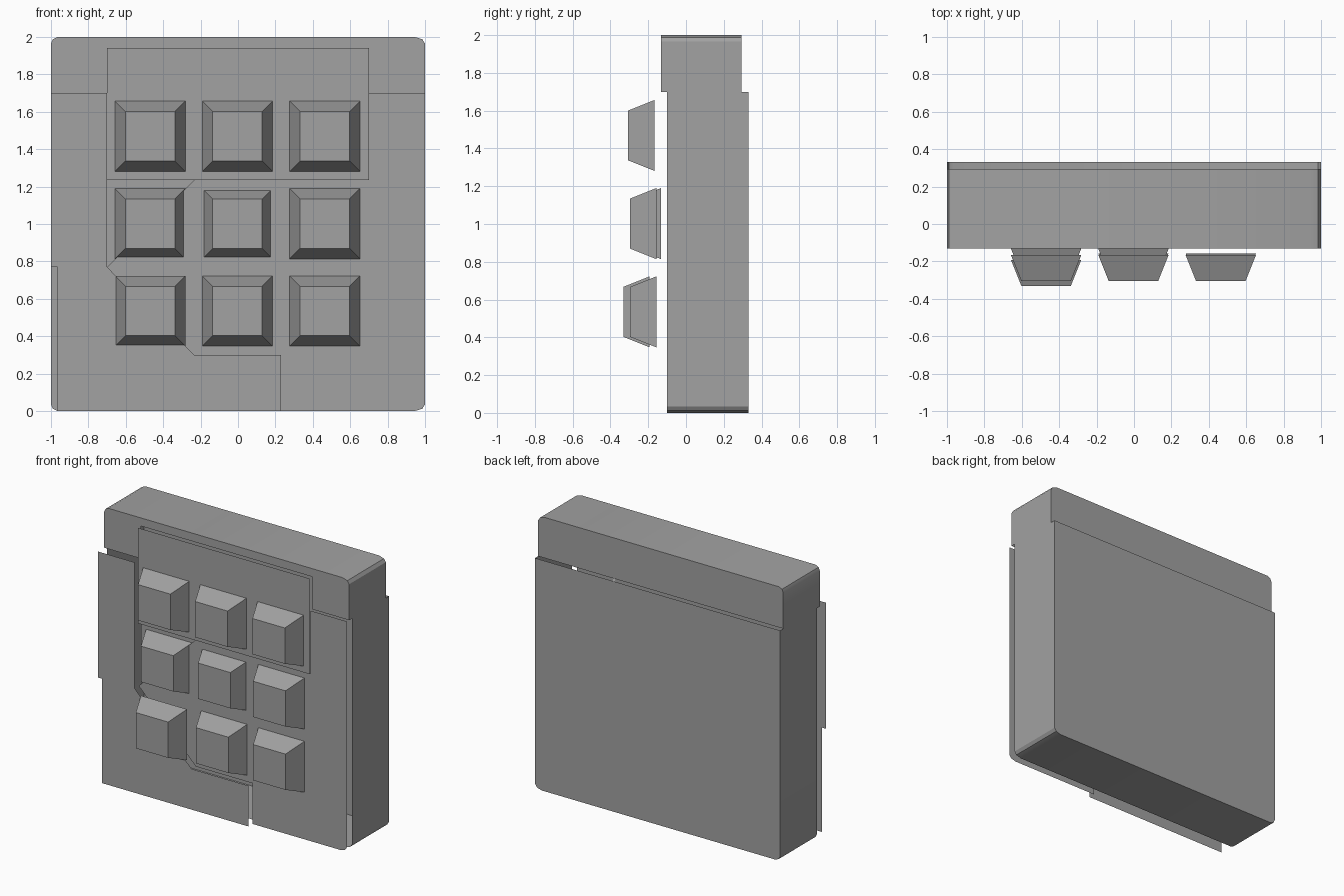
import bpy
import bmesh

cube = bpy.data.objects.get("Cube")
if cube:
    bpy.data.objects.remove(cube, do_unlink=True)

grey = bpy.data.materials.new("grey_plastic")
grey.use_nodes = True
COLOUR = (0.36, 0.36, 0.36, 1)
grey.diffuse_color = COLOUR
grey.node_tree.nodes["Principled BSDF"].inputs["Base Color"].default_value = COLOUR


def finish(name, bm):
    mesh = bpy.data.meshes.new(name)
    bm.to_mesh(mesh)
    bm.free()
    mesh.materials.append(grey)
    obj = bpy.data.objects.new(name, mesh)
    bpy.context.collection.objects.link(obj)
    return obj


def add_face(bm, outline, y, front=True):
    """Flat sheet from a counter-clockwise (x, z) outline."""
    pts = outline if front else outline[::-1]
    return bm.faces.new([bm.verts.new((x, y, z)) for x, z in pts])


def plate(name, outline, y):
    bm = bmesh.new()
    add_face(bm, outline, y)
    return finish(name, bm)


def shell(name, path, y_front, y_back):
    """Open-fronted tray: walls along an open path plus a back sheet."""
    bm = bmesh.new()
    add_face(bm, path, y_back, front=False)
    rims = [[bm.verts.new((x, y, z)) for x, z in path] for y in (y_front, y_back)]
    for i in range(len(path) - 1):
        face = bm.faces.new((rims[0][i], rims[1][i], rims[1][i + 1], rims[0][i + 1]))
        face.smooth = True
    return bm


# Levels of the case and of the floating front sheets
SPLIT = 1.7
GRID_X = (-0.7, -0.235, 0.23, 0.7)
GRID_Z = (0.3, 0.77, 1.235, SPLIT)
x0, x1, x2, x3 = GRID_X
z0, z1, z2, z3 = GRID_Z
UPPER, RIGHT, SUNK, LEFT = -0.166, -0.157, -0.132, -0.205

# Lower case: back, two sides and bottom with softened corners
lower = [(-1, SPLIT), (-1, 0.035), (-0.99, 0.012), (-0.965, 0),
         (0.945, 0), (0.985, 0.012), (1, 0.035), (1, SPLIT)]
finish("lower_case", shell("lower_case", lower, -0.1, 0.332))

# Upper case: back, top, sides and a front frame around the opening
upper = [(1, SPLIT), (1, 1.965), (0.985, 1.988), (0.945, 2),
         (-0.965, 2), (-0.99, 1.988), (-1, 1.965), (-1, SPLIT)]
cap = shell("upper_case", upper, SUNK, 0.295)
opening = [(x0, SPLIT), (x0, 1.94), (x3, 1.94), (x3, SPLIT)]
add_face(cap, upper + opening, SUNK)
finish("upper_case", cap)

# Front sheets, split along the keypad grid and its diagonals
plate("left_front_sheet",
      [(-1, z1), (-0.965, z1), (-0.965, 0), (x2, 0), (x2, z0),
       (x1, z0), (x0, z1), (x0, z3), (-1, z3)], LEFT)
plate("right_front_sheet",
      [(x0, z1), (x1, z0), (x2, z0), (x2, 0), (0.945, 0), (0.985, 0.012),
       (1, 0.035), (1, z3), (x3, z3), (x3, z2), (x1, z2)], RIGHT)
plate("upper_front_sheet", [(x0, z2), (x3, z2), (x3, 1.94), (x0, 1.94)], UPPER)
plate("sunk_corner_sheet", [(x0, z1), (x1, z2), (x0, z2)], SUNK)

# Tapered keys, each resting at its own depth
key_depths = ((-0.192, RIGHT, RIGHT), (SUNK, SUNK, RIGHT), (UPPER,) * 3)
for row, depths in enumerate(key_depths):
    for col, y in enumerate(depths):
        cx, cz = -0.47 + 0.467 * col, 0.535 + 0.467 * row
        bm = bmesh.new()
        rings = []
        for half, depth in ((0.188, y), (0.132, y - 0.14)):
            rings.append([bm.verts.new((cx + sx * half, depth, cz + sz * half))
                          for sx, sz in ((-1, -1), (1, -1), (1, 1), (-1, 1))])
        bm.faces.new(rings[1])
        for i in range(4):
            j = (i + 1) % 4
            bm.faces.new((rings[0][i], rings[0][j], rings[1][j], rings[1][i]))
        finish(f"key_row{row + 1}_column{col + 1}", bm)

# Keep flat walls crisp while the corners stay soft
bpy.ops.object.select_all(action="DESELECT")
for name in ("lower_case", "upper_case"):
    obj = bpy.data.objects[name]
    obj.select_set(True)
    bpy.context.view_layer.objects.active = obj
bpy.ops.object.shade_smooth_by_angle()
